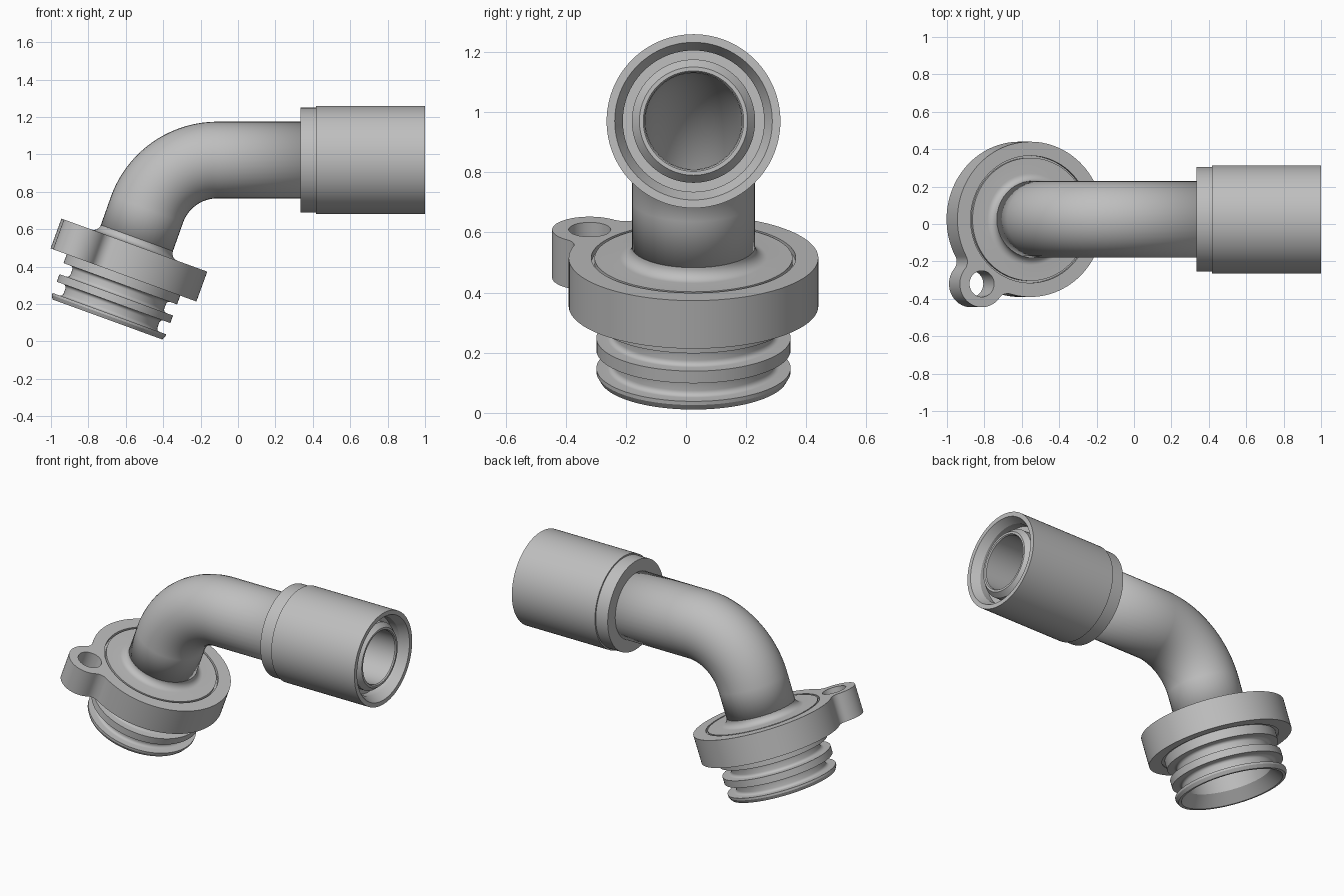
import bpy, bmesh
from math import sin, cos, pi, radians, acos, atan2, hypot
from mathutils import Matrix, Vector

cube = bpy.data.objects.get("Cube")
if cube:
    bpy.data.objects.remove(cube)

# Brushed steel for every part
steel = bpy.data.materials.new("steel_grey")
steel.use_nodes = True
steel.diffuse_color = (0.52, 0.52, 0.52, 1)
steel.node_tree.nodes["Principled BSDF"].inputs["Base Color"].default_value = (0.52, 0.52, 0.52, 1)

MID_Y = 0.025
TILT = radians(20)
AXIS_Z = 0.97
base_frame = Matrix.Translation((-0.655, MID_Y, 0.238)) @ Matrix.Rotation(TILT, 4, 'Y')
nut_frame = Matrix.Translation((0, MID_Y, AXIS_Z)) @ Matrix.Rotation(pi / 2, 4, 'Y')


def finish(obj, angle=28):
    bpy.ops.object.select_all(action='DESELECT')
    obj.select_set(True)
    bpy.context.view_layer.objects.active = obj
    if obj.type == 'CURVE':
        bpy.ops.object.convert(target='MESH')
        obj = bpy.context.view_layer.objects.active
    obj.data.materials.clear()
    obj.data.materials.append(steel)
    bpy.ops.object.shade_smooth_by_angle(angle=radians(angle))
    return obj


def lathe(name, profile, frame, steps=96):
    """Spin a closed (radius, height) profile around local z."""
    bm = bmesh.new()
    verts = [bm.verts.new((r, 0, h)) for r, h in profile]
    edges = [bm.edges.new((a, b)) for a, b in zip(verts, verts[1:] + verts[:1])]
    bmesh.ops.spin(bm, geom=verts + edges, cent=(0, 0, 0), axis=(0, 0, 1),
                   angle=2 * pi, steps=steps, use_merge=True)
    bmesh.ops.remove_doubles(bm, verts=bm.verts, dist=1e-5)
    bmesh.ops.recalc_face_normals(bm, faces=bm.faces)
    mesh = bpy.data.meshes.new(name)
    bm.to_mesh(mesh)
    bm.free()
    obj = bpy.data.objects.new(name, mesh)
    obj.matrix_world = frame
    bpy.context.collection.objects.link(obj)
    return finish(obj)


def arc(cx, cy, r, start, end, n):
    return [(cx + r * cos(start + (end - start) * i / n),
             cy + r * sin(start + (end - start) * i / n)) for i in range(n + 1)]


def curve_object(name, dims, loops, cyclic):
    data = bpy.data.curves.new(name, 'CURVE')
    data.dimensions = dims
    for pts in loops:
        spline = data.splines.new('POLY')
        spline.points.add(len(pts) - 1)
        for p, co in zip(spline.points, pts):
            p.co = (*co, 0, 1)[:4] if len(co) == 2 else (*co, 1)
        spline.use_cyclic_u = cyclic
    obj = bpy.data.objects.new(name, data)
    bpy.context.collection.objects.link(obj)
    return obj


# Flange plate with a blended bolt ear
BOTTOM, TOP = 0.125, 0.295
R, EAR_R, BLEND = 0.415, 0.125, 0.06
ear = Vector((-0.276, -0.345))
D = ear.length
phi = acos((D**2 + (R + BLEND)**2 - (EAR_R + BLEND)**2) / (2 * D * (R + BLEND)))
px, py = (R + BLEND) * cos(phi), (R + BLEND) * sin(phi)
psi = atan2(py, px - D)
outline = arc(0, 0, R, phi, 2 * pi - phi, 96)
outline += arc(px, -py, BLEND, pi - phi, pi - psi, 10)[1:]
outline += arc(D, 0, EAR_R, -psi, psi, 40)[1:]
outline += arc(px, py, BLEND, psi - pi, phi - pi, 10)[1:-1]
loops = [outline, arc(D, 0, 0.07, 0, 2 * pi, 48)[:-1], arc(0, 0, 0.34, 0, 2 * pi, 96)[:-1]]
flange = curve_object("flange_plate", '2D', loops, True)
flange.data.fill_mode = 'BOTH'
flange.data.extrude = (TOP - BOTTOM) / 2
flange.matrix_world = (base_frame @ Matrix.Translation((0, 0, (TOP + BOTTOM) / 2))
                       @ Matrix.Rotation(atan2(ear.y, ear.x), 4, 'Z'))
finish(flange)

# Grooved spigot with the fillet into the pipe
fillet = arc(0.245, TOP + 0.04, 0.04, pi, 1.5 * pi, 8)


def groove(top, bottom, outer=0.323, inner=0.267, f=0.018):
    return ([(outer, top)] + arc(inner + f, top - f, f, pi / 2, pi, 5)
            + arc(inner + f, bottom + f, f, pi, 1.5 * pi, 5) + [(outer, bottom)])


spigot = fillet + [(0.329, TOP), (0.329, 0.275), (0.345, 0.275), (0.345, 0.13), (0.323, 0.13)]
spigot += groove(0.075, 0.012) + groove(-0.031, -0.095)
spigot += [(0.323, -0.108), (0.312, -0.128), (0.295, -0.128), (0.245, -0.06),
           (0.24, 0.12), (0.16, 0.24), (0.16, 0.30), (0.18, 0.30), (0.18, TOP + 0.04)]
lathe("grooved_spigot", spigot, base_frame)

# Bent pipe
start = base_frame @ Vector((0, 0, 0.31))
bend = arc(-0.11, AXIS_Z - 0.4, 0.4, pi - TILT, pi / 2, 40)
path = [tuple(start)] + [(x, MID_Y, z) for x, z in bend] + [(0.4, MID_Y, AXIS_Z)]
pipe = curve_object("bent_pipe", '3D', [path], False)
pipe.data.bevel_depth = 0.205
pipe.data.bevel_resolution = 18
pipe = finish(pipe)
wall = pipe.modifiers.new("wall", 'SOLIDIFY')
wall.thickness = 0.045
wall.offset = -1

# Coupling sleeve with the conical nose inside
sleeve = [(0.18, 0.335), (0.28, 0.335), (0.28, 0.418), (0.289, 0.418), (0.289, 1.0),
          (0.262, 1.0), (0.235, 0.95), (0.235, 0.90), (0.205, 0.90), (0.205, 0.945),
          (0.18, 0.975), (0.167, 0.975), (0.162, 0.968), (0.162, 0.40), (0.18, 0.40)]
lathe("coupling_sleeve", sleeve, nut_frame)
